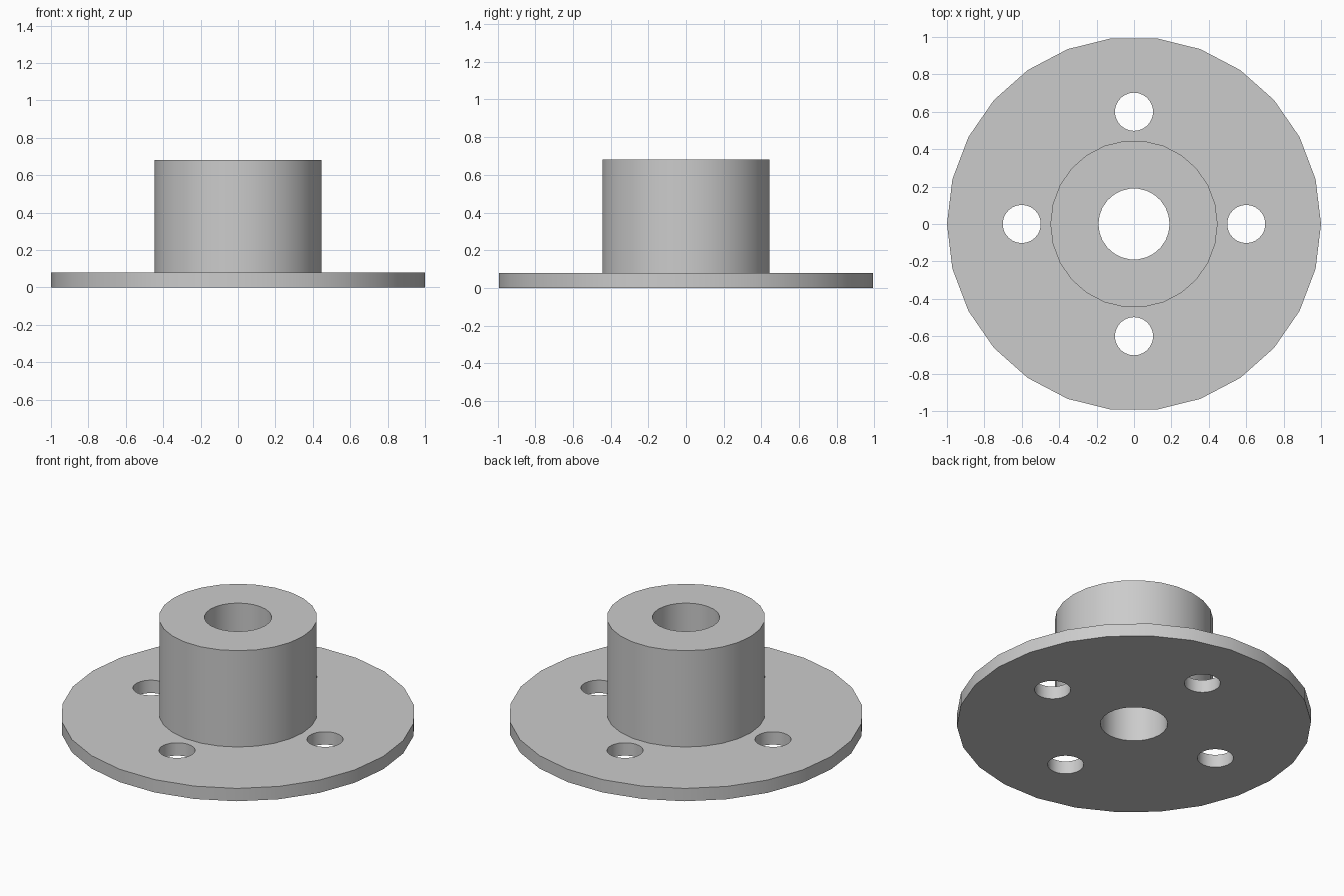
import bpy, bmesh
from math import cos, sin, pi, radians

if "Cube" in bpy.data.objects:
    bpy.data.objects.remove(bpy.data.objects["Cube"])

SIDES = 26
PLATE_H, TOP = 0.08, 0.68
PLATE_R, HUB_R, BORE_R = 1.0, 0.447, 0.19
BOLT_R, BOLT_CIRCLE = 0.102, 0.6

grey = bpy.data.materials.new("light grey metal")
grey.use_nodes = True
colour = (0.6, 0.6, 0.6, 1)
grey.diffuse_color = colour
grey.node_tree.nodes["Principled BSDF"].inputs["Base Color"].default_value = colour


def lathe(name, profile):
    """Revolve a closed (radius, height) profile around z."""
    bm = bmesh.new()
    rings = []
    for i in range(SIDES):
        a = 2 * pi * i / SIDES
        rings.append([bm.verts.new((r * cos(a), r * sin(a), z)) for r, z in profile])
    for i, ring in enumerate(rings):
        after = rings[(i + 1) % SIDES]
        for j in range(len(profile)):
            k = (j + 1) % len(profile)
            bm.faces.new((ring[j], after[j], after[k], ring[k]))
    bmesh.ops.recalc_face_normals(bm, faces=bm.faces)
    mesh = bpy.data.meshes.new(name)
    bm.to_mesh(mesh)
    bm.free()
    mesh.materials.append(grey)
    obj = bpy.data.objects.new(name, mesh)
    bpy.context.collection.objects.link(obj)
    return obj


# Round plate, raised hub and through bore as one turned body
flange = lathe("flanged_hub", [
    (BORE_R, 0), (PLATE_R, 0), (PLATE_R, PLATE_H),
    (HUB_R, PLATE_H), (HUB_R, TOP), (BORE_R, TOP)])

# Four bolt holes through the plate
cutters = []
for i in range(4):
    a = i * pi / 2
    bpy.ops.mesh.primitive_cylinder_add(
        vertices=SIDES, radius=BOLT_R, depth=PLATE_H * 3,
        location=(BOLT_CIRCLE * cos(a), BOLT_CIRCLE * sin(a), PLATE_H / 2))
    cutter = bpy.context.object
    cutter.name = "bolt_hole_cutter"
    cutter.hide_render = True
    cutter.data.materials.append(grey)
    cutters.append(cutter)
    cut = flange.modifiers.new("bolt_hole", "BOOLEAN")
    cut.operation = "DIFFERENCE"
    cut.solver = "EXACT"
    cut.object = cutter

bpy.ops.object.select_all(action="DESELECT")
flange.select_set(True)
bpy.context.view_layer.objects.active = flange
for mod in list(flange.modifiers):
    bpy.ops.object.modifier_apply(modifier=mod.name)
for cutter in cutters:
    bpy.data.objects.remove(cutter)

# Smooth round walls, crisp rims
bpy.ops.object.shade_smooth_by_angle(angle=radians(30))
